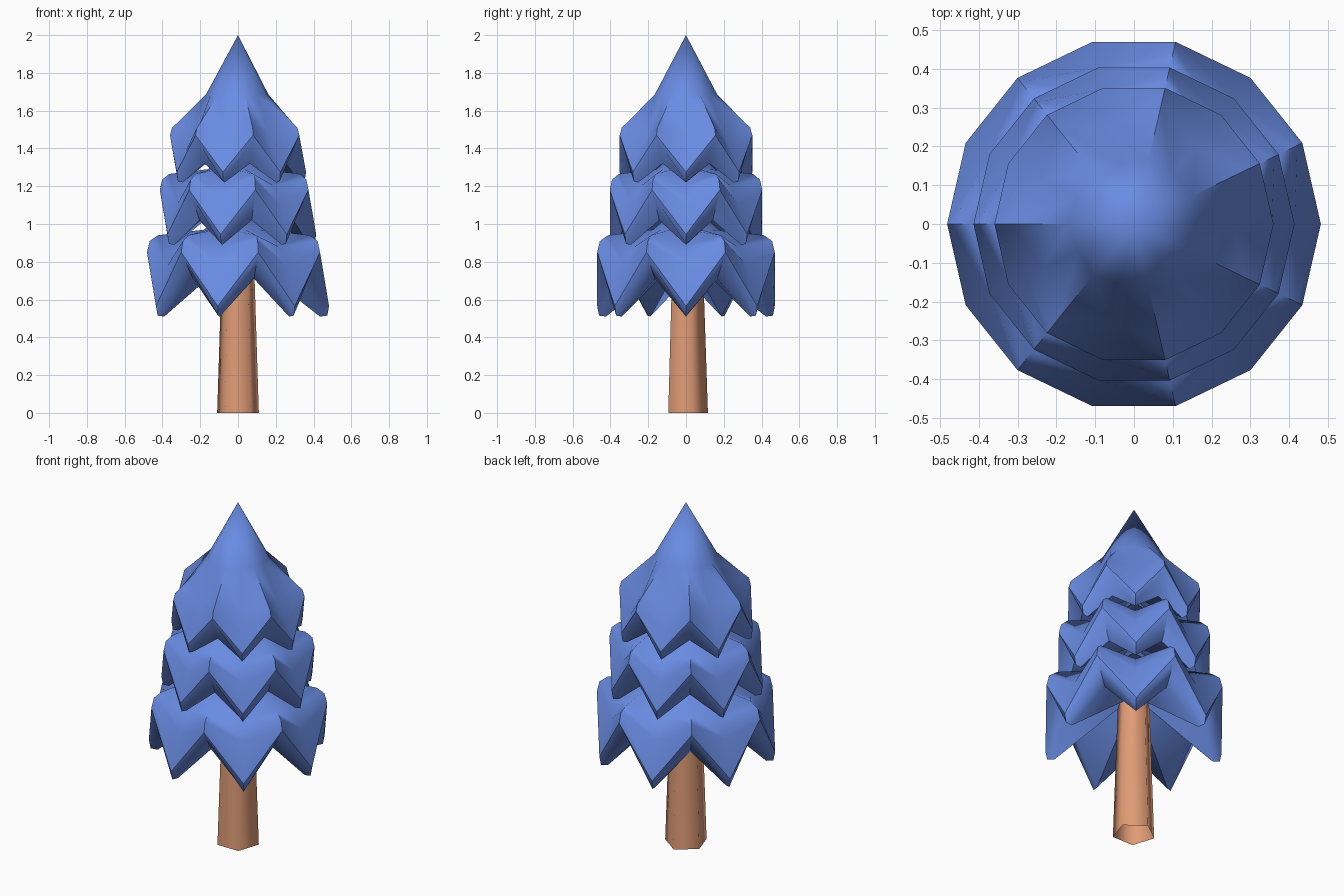
import bpy, bmesh
from math import pi, cos, sin, radians

cube = bpy.data.objects.get("Cube")
if cube:
    bpy.data.objects.remove(cube, do_unlink=True)


def material(name, rgb):
    m = bpy.data.materials.new(name)
    m.use_nodes = True
    m.diffuse_color = (*rgb, 1)
    m.node_tree.nodes["Principled BSDF"].inputs["Base Color"].default_value = (*rgb, 1)
    return m


blue = material("blue foliage", (0.14, 0.26, 0.76))
bark = material("brown bark", (0.74, 0.33, 0.18))


def finish(bm, name, mat, angle):
    bmesh.ops.recalc_face_normals(bm, faces=bm.faces)
    mesh = bpy.data.meshes.new(name)
    bm.to_mesh(mesh)
    bm.free()
    mesh.materials.append(mat)
    obj = bpy.data.objects.new(name, mesh)
    bpy.context.collection.objects.link(obj)
    bpy.ops.object.select_all(action='DESELECT')
    obj.select_set(True)
    bpy.context.view_layer.objects.active = obj
    bpy.ops.object.shade_smooth_by_angle(angle=radians(angle))


def skin(bm, rings):
    """Join neighbouring rings of equal length with quads."""
    n = len(rings[0])
    for a, b in zip(rings, rings[1:]):
        for i in range(n):
            j = (i + 1) % n
            bm.faces.new((a[i], a[j], b[j], b[i]))


def fan(bm, ring, z):
    """Close a ring with a point on the axis."""
    tip = bm.verts.new((0, 0, z))
    for i in range(len(ring)):
        bm.faces.new((ring[i], ring[(i + 1) % len(ring)], tip))


def tier(name, radius, z_tip, z_notch, z_ridge, z_shoulder, crown, apex):
    """Pleated cone: seven hanging tips between seven ridges, folded in below."""
    n = 14
    bm = bmesh.new()
    crown_r, crown_z = crown[0] / radius, crown[1]
    # each ring: tip radius factor, tip height, ridge radius factor, ridge height
    profile = [
        (crown_r * 0.95, crown_z, crown_r, crown_z),
        (0.72, z_shoulder - 0.03, 0.88, z_shoulder + 0.03),
        (0.86, z_shoulder - 0.13, 0.97, z_shoulder),
        (1.00, z_tip + 0.055, 1.00, z_ridge),
        (0.98, z_tip + 0.005, 0.96, z_ridge - 0.03),
        (0.90, z_tip, 0.79, z_notch),
    ]
    rings = []
    for rt, zt, rv, zv in profile:
        ring = []
        for k in range(n):
            r, z = (rt, zt) if k % 2 == 0 else (rv, zv)
            a = 2 * pi * k / n
            ring.append(bm.verts.new((radius * r * cos(a), radius * r * sin(a), z)))
        rings.append(ring)
    skin(bm, rings)
    fan(bm, rings[0], apex)
    fan(bm, rings[-1], z_notch + 0.14)
    finish(bm, name, blue, 55)


# Foliage tiers
tier("lower_branches", 0.482, 0.51, 0.71, 0.85, 0.91, (0.18, 0.97), 1.12)
tier("middle_branches", 0.414, 0.89, 1.02, 1.18, 1.235, (0.16, 1.29), 1.43)
tier("top_branches", 0.36, 1.22, 1.32, 1.47, 1.51, (0.17, 1.685), 2.0)

# Trunk: tapered five-sided post, open at the foot
bm = bmesh.new()
rings = []
for r, z in ((0.116, 0), (0.086, 0.9)):
    angles = [pi / 2 + 2 * pi * k / 5 for k in range(5)]
    rings.append([bm.verts.new((r * cos(a), r * sin(a), z)) for a in angles])
skin(bm, rings)
bm.faces.new(rings[1])
finish(bm, "trunk", bark, 80)
